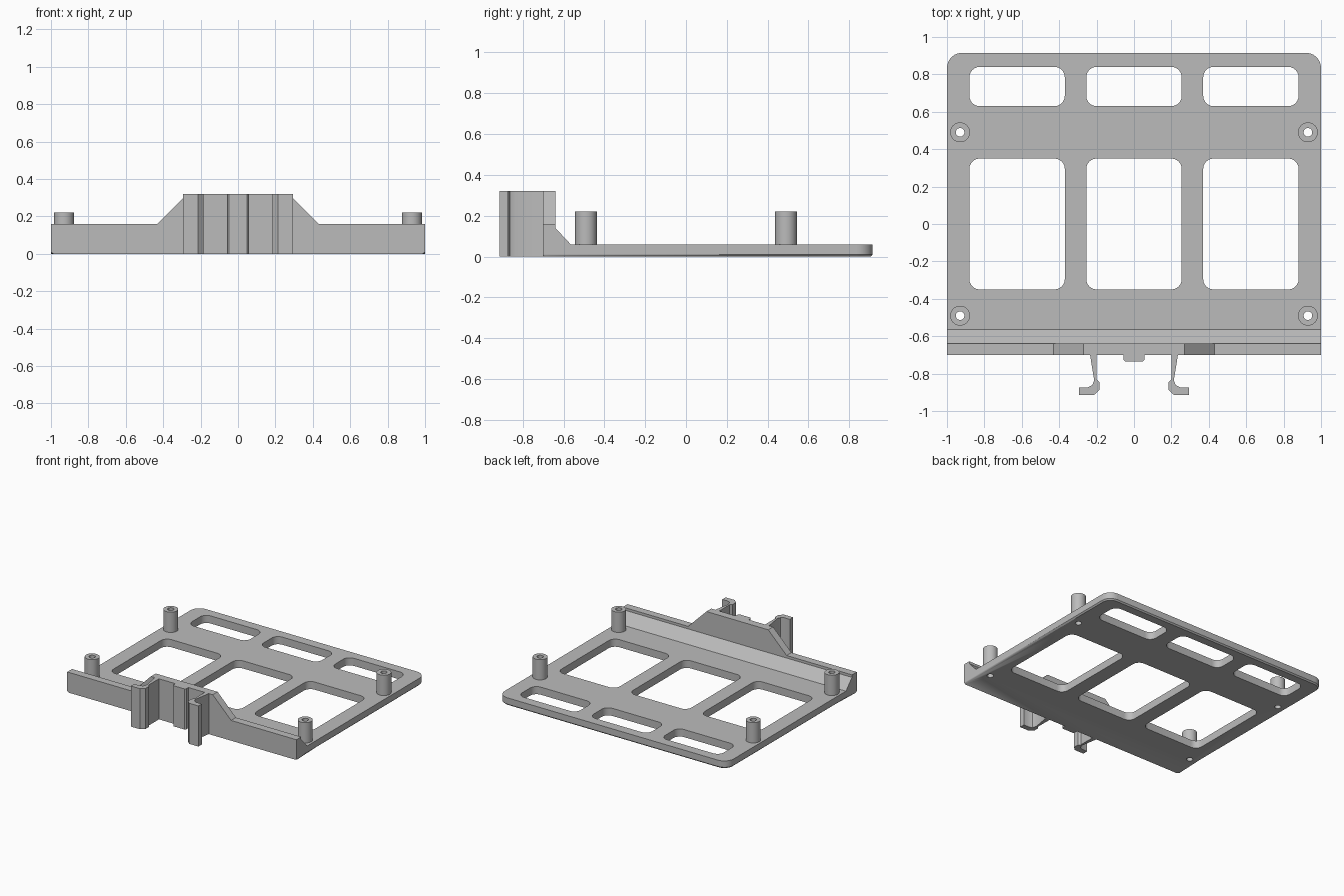
import bpy
import bmesh
from math import sin, cos, pi
from mathutils import Matrix

cube = bpy.data.objects.get("Cube")
if cube:
    bpy.data.objects.remove(cube, do_unlink=True)

grey = bpy.data.materials.new("plain_grey")
grey.use_nodes = True
grey.diffuse_color = (0.5, 0.5, 0.5, 1)
grey.node_tree.nodes["Principled BSDF"].inputs["Base Color"].default_value = (0.5, 0.5, 0.5, 1)


def circle(x, y, r, n=32):
    return [(x + r * cos(2 * pi * i / n), y + r * sin(2 * pi * i / n)) for i in range(n)]


def rounded_rect(x0, x1, y0, y1, radii, steps=6):
    """Corner order: back right, back left, front left, front right."""
    points = []
    corners = [(x1, y1, -1, -1), (x0, y1, 1, -1), (x0, y0, 1, 1), (x1, y0, -1, 1)]
    for k, ((x, y, sx, sy), r) in enumerate(zip(corners, radii)):
        if r == 0:
            points.append((x, y))
            continue
        for i in range(steps + 1):
            a = (k + i / steps) * pi / 2
            points.append((x + sx * r + r * cos(a), y + sy * r + r * sin(a)))
    return points


def extrude(name, loops, low, high, matrix=Matrix()):
    """Fill flat loops (inner loops are holes) and extrude from low to high."""
    curve = bpy.data.curves.new(name, "CURVE")
    curve.dimensions = "2D"
    curve.fill_mode = "BOTH"
    curve.extrude = (high - low) / 2
    for loop in loops:
        spline = curve.splines.new("POLY")
        spline.points.add(len(loop) - 1)
        for point, (x, y) in zip(spline.points, loop):
            point.co = (x, y, 0, 1)
        spline.use_cyclic_u = True
    temp = bpy.data.objects.new(name + "_outline", curve)
    bpy.context.collection.objects.link(temp)
    bpy.context.view_layer.update()
    graph = bpy.context.evaluated_depsgraph_get()
    mesh = bpy.data.meshes.new_from_object(temp.evaluated_get(graph))
    bpy.data.objects.remove(temp, do_unlink=True)
    bm = bmesh.new()
    bm.from_mesh(mesh)
    bmesh.ops.remove_doubles(bm, verts=bm.verts, dist=0.0001)
    bm.transform(matrix @ Matrix.Translation((0, 0, (low + high) / 2)))
    bmesh.ops.recalc_face_normals(bm, faces=bm.faces)
    bm.to_mesh(mesh)
    bm.free()
    mesh.materials.clear()
    mesh.materials.append(grey)
    obj = bpy.data.objects.new(name, mesh)
    bpy.context.collection.objects.link(obj)
    bpy.ops.object.select_all(action="DESELECT")
    obj.select_set(True)
    bpy.context.view_layer.objects.active = obj
    bpy.ops.object.shade_smooth_by_angle(angle=pi / 6)
    return obj


THICK, FRONT, WALL_BACK, TOP = 0.06, -0.70, -0.64, 0.32
posts = [(sx * 0.93, sy * 0.49) for sx in (-1, 1) for sy in (-1, 1)]

# Base plate with two rows of windows and four screw holes
outline = rounded_rect(-1, 1, FRONT, 0.915, (0.08, 0.08, 0, 0))
windows = [rounded_rect(x0, x1, y0, y1, [0.055] * 4)
           for x0, x1 in ((-0.88, -0.37), (-0.255, 0.255), (0.37, 0.88))
           for y0, y1 in ((-0.35, 0.35), (0.63, 0.84))]
screw_holes = [circle(x, y, 0.023) for x, y in posts]
plate = extrude("base_plate", [outline] + windows + screw_holes, 0, THICK)

# Small chamfer under the sides and back of the plate
bm = bmesh.new()
bm.from_mesh(plate.data)
rim = []
for e in bm.edges:
    flat = all(v.co.z < 0.001 for v in e.verts)
    sharp = len(e.link_faces) == 2 and e.calc_face_angle() > 1
    mid = (e.verts[0].co + e.verts[1].co) / 2
    outer = abs(mid.x) > 0.9 and abs(mid.y) > 0.55 or abs(mid.x) > 0.98 or mid.y > 0.86
    if flat and sharp and outer:
        rim.append(e)
bmesh.ops.bevel(bm, geom=rim, offset=0.01, segments=1, affect="EDGES")
bm.to_mesh(plate.data)
bm.free()

# Hollow stand-off posts
for i, (x, y) in enumerate(posts):
    extrude(f"standoff_post_{i + 1}", [circle(x, y, 0.053), circle(x, y, 0.023)], THICK, 0.22)

# Front wall with raised centre, drawn in x and z
half = [(1, THICK), (1, 0.16), (0.43, 0.16), (0.27, TOP)]
wall = half + [(-x, z) for x, z in reversed(half)]
extrude("front_wall", [wall], -WALL_BACK, -FRONT, Matrix.Rotation(pi / 2, 4, "X"))

# Sloped brace behind the wall, drawn in y and z
yz_to_world = Matrix(((0, 0, 1, 0), (1, 0, 0, 0), (0, 1, 0, 0), (0, 0, 0, 1)))
brace = [(WALL_BACK, THICK), (-0.565, THICK), (WALL_BACK, 0.14)]
extrude("wall_brace", [brace], -1, 1, yz_to_world)

# Centre rib and the pair of hooked clips on the front
rib = [(-0.057, FRONT), (-0.057, -0.725), (-0.047, -0.736),
       (0.047, -0.736), (0.057, -0.725), (0.057, FRONT)]
extrude("centre_rib", [rib], 0, TOP)
hook = [(0.235, FRONT), (0.213, -0.835), (0.223, -0.862), (0.245, -0.873),
        (0.295, -0.873), (0.295, -0.915), (0.215, -0.915), (0.185, -0.888),
        (0.185, -0.845), (0.2, -0.83), (0.2, FRONT)]
for name, side in (("left_clip", 1), ("right_clip", -1)):
    extrude(name, [[(side * x, y) for x, y in hook]], 0, TOP)
